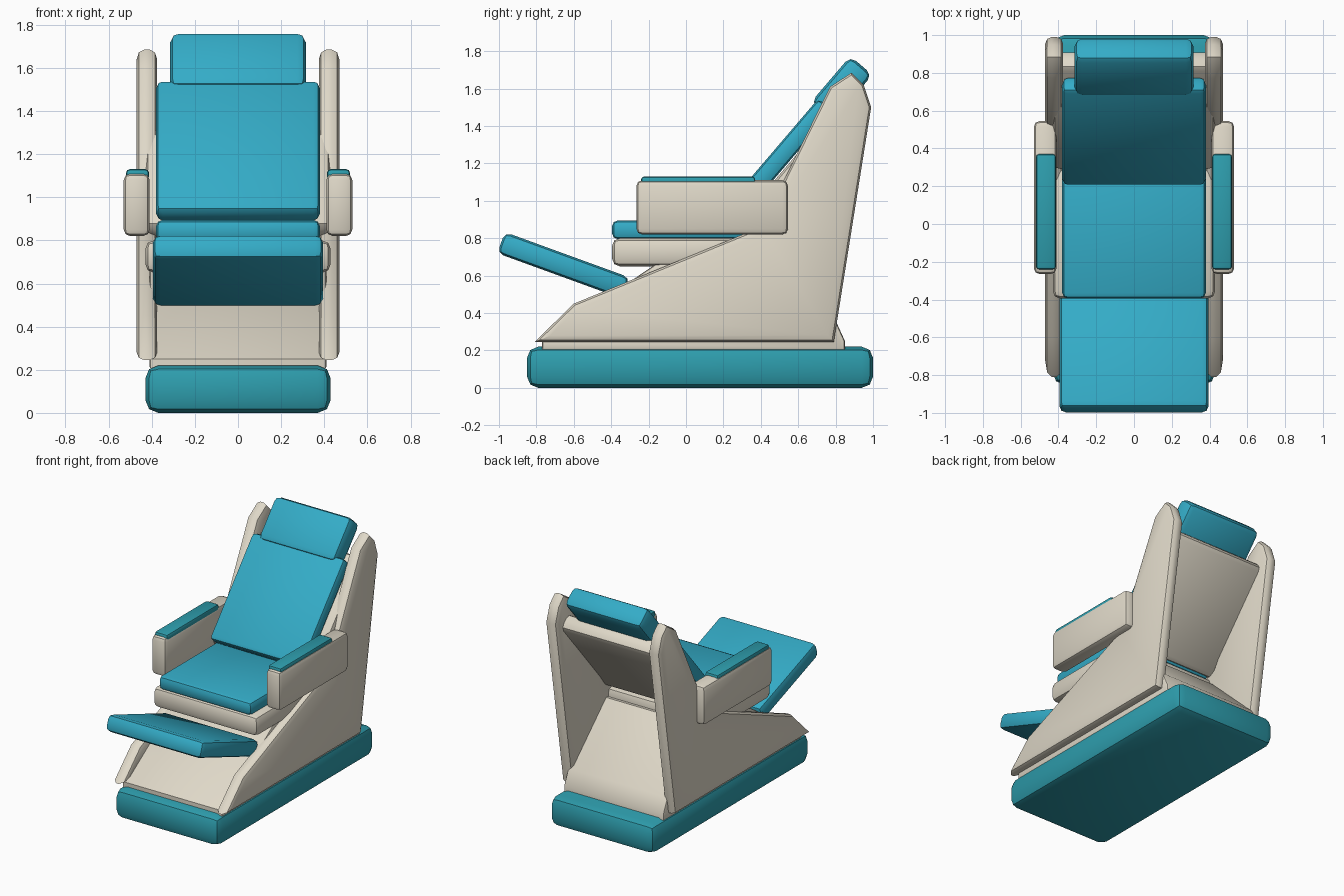
import bpy, bmesh
from math import radians
from mathutils import Matrix, Vector

if "Cube" in bpy.data.objects:
    bpy.data.objects.remove(bpy.data.objects["Cube"])


def material(name, rgb):
    m = bpy.data.materials.new(name)
    m.diffuse_color = (*rgb, 1)
    m.use_nodes = True
    m.node_tree.nodes["Principled BSDF"].inputs["Base Color"].default_value = m.diffuse_color
    return m


BLUE = material("blue_upholstery", (0.034, 0.41, 0.57))
TEAL = material("teal_trim", (0.027, 0.34, 0.42))
BEIGE = material("beige_shell", (0.74, 0.69, 0.58))


def finish(bm, name, mat):
    bmesh.ops.recalc_face_normals(bm, faces=bm.faces)
    me = bpy.data.meshes.new(name)
    bm.to_mesh(me)
    bm.free()
    me.materials.append(mat)
    ob = bpy.data.objects.new(name, me)
    bpy.context.collection.objects.link(ob)
    bpy.ops.object.select_all(action='DESELECT')
    bpy.context.view_layer.objects.active = ob
    ob.select_set(True)
    bpy.ops.object.shade_smooth_by_angle(angle=radians(30))
    return ob


def bevel(bm, edges, width):
    bmesh.ops.bevel(bm, geom=edges, offset=width, segments=2, profile=0.5,
                    affect='EDGES', clamp_overlap=True)


def block(name, centre, size, width, mat, tilt=0):
    """Rounded box, tilted about x."""
    bm = bmesh.new()
    bmesh.ops.create_cube(bm, size=1)
    bmesh.ops.scale(bm, vec=Vector(size), verts=bm.verts)
    bevel(bm, bm.edges[:], width)
    m = Matrix.Translation(centre) @ Matrix.Rotation(radians(tilt), 4, 'X')
    bmesh.ops.transform(bm, matrix=m, verts=bm.verts)
    return finish(bm, name, mat)


def plate(name, profile, x0, x1, width, mat):
    """(y, z) profile extruded along x with rounded rims."""
    bm = bmesh.new()
    face = bm.faces.new([bm.verts.new((x0, y, z)) for y, z in profile])
    ext = bmesh.ops.extrude_face_region(bm, geom=[face])
    for v in ext["geom"]:
        if isinstance(v, bmesh.types.BMVert):
            v.co.x = x1
    if not face.is_valid or len(bm.faces) < len(profile) + 2:
        bm.faces.new([v for v in bm.verts if v.co.x == x0])
    bmesh.ops.recalc_face_normals(bm, faces=bm.faces)
    rims = [e for e in bm.edges if abs(e.verts[0].co.x - e.verts[1].co.x) < 1e-5]
    bevel(bm, rims, width)
    return finish(bm, name, mat)


# Base and central pedestal
block("base", (0, 0.075, 0.11), (0.86, 1.85, 0.22), 0.06, TEAL)
pedestal = [(-0.77, 0.20), (-0.77, 0.25), (-0.12, 0.69), (0.40, 0.74),
            (0.80, 0.36), (0.85, 0.25), (0.85, 0.20)]
plate("pedestal", pedestal, -0.41, 0.41, 0.015, BEIGE)

# Side panels, armrests and arm pads
panel = [(-0.81, 0.245), (-0.60, 0.45), (0.40, 0.86), (0.77, 1.61),
         (0.885, 1.685), (0.95, 1.62), (0.99, 1.50), (0.79, 0.245)]
for side, s in (("left", -1), ("right", 1)):
    plate(side + "_side_panel", panel, s * 0.375, s * 0.47, 0.035, BEIGE)
    block(side + "_armrest", (s * 0.47, 0.14, 0.965), (0.12, 0.81, 0.29), 0.03, BEIGE)
    block(side + "_arm_pad", (s * 0.466, 0.065, 1.105), (0.106, 0.61, 0.05), 0.016, TEAL)

# Seat
block("seat_frame", (0, -0.01, 0.725), (0.86, 0.77, 0.15), 0.04, BEIGE)
block("seat_cushion", (0, -0.02, 0.845), (0.76, 0.75, 0.10), 0.03, BLUE)

# Reclined back and headrest
block("back_frame", (0, 0.60, 1.165), (0.86, 0.86, 0.12), 0.04, BEIGE, 49.5)
block("back_cushion", (0, 0.49, 1.215), (0.76, 0.79, 0.10), 0.03, BLUE, 49.5)
block("headrest", (0, 0.832, 1.60), (0.63, 0.325, 0.155), 0.04, BLUE, 49.5)

# Raised footrest
block("footrest", (0, -0.655, 0.655), (0.79, 0.71, 0.12), 0.035, BLUE, -20)
